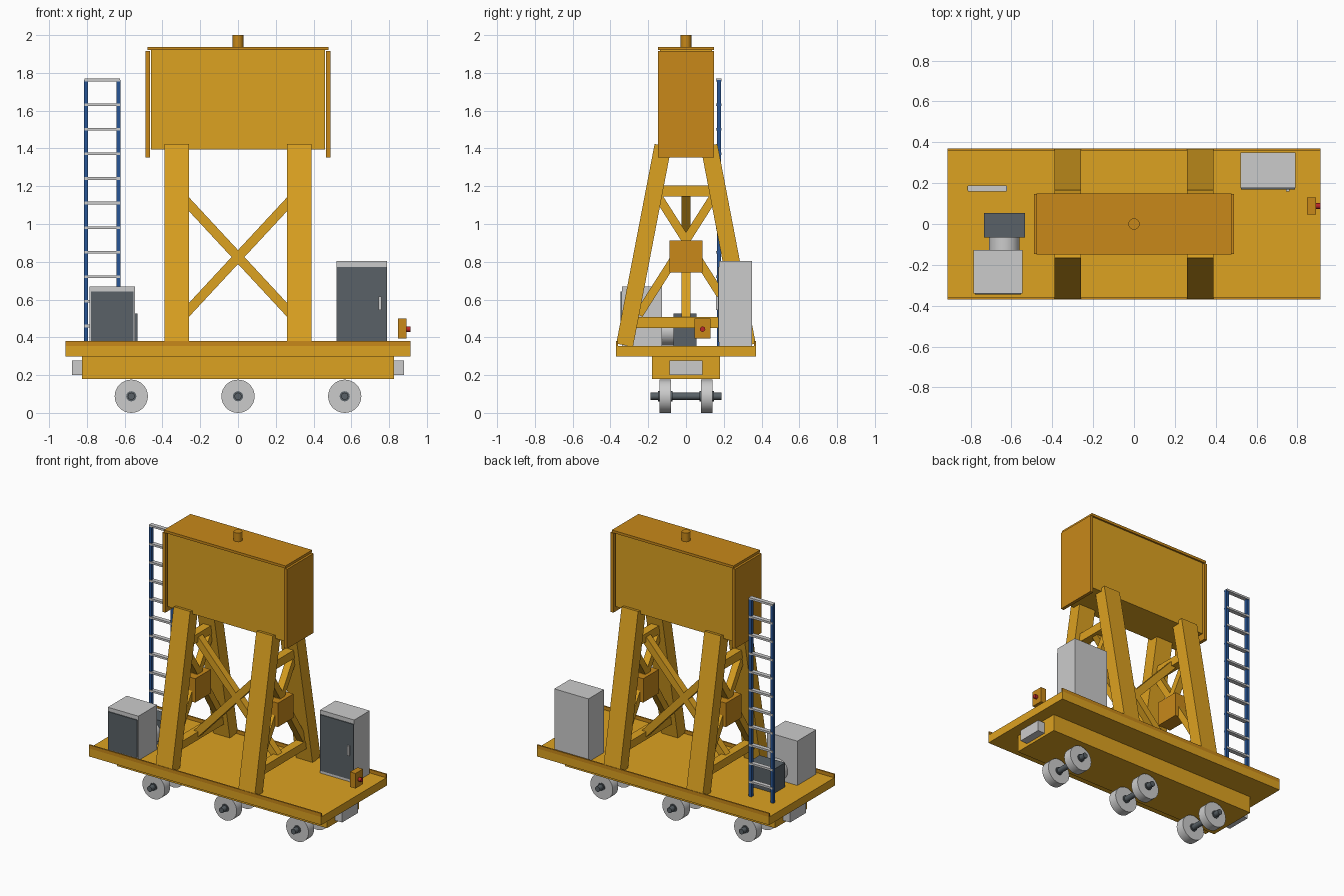
import bpy
from math import pi
from mathutils import Vector, Matrix

if "Cube" in bpy.data.objects:
    bpy.data.objects.remove(bpy.data.objects["Cube"])


def material(name, rgb):
    m = bpy.data.materials.new(name)
    m.diffuse_color = (*rgb, 1)
    m.use_nodes = True
    m.node_tree.nodes["Principled BSDF"].inputs["Base Color"].default_value = m.diffuse_color
    return m


YELLOW = material("yellow_paint", (0.72, 0.36, 0.015))
AMBER = material("amber_paint", (0.58, 0.25, 0.01))
BLUE = material("blue_paint", (0.02, 0.09, 0.3))
DARK = material("dark_grey", (0.1, 0.12, 0.135))
RED = material("red_button", (0.5, 0.02, 0.02))


def finish(name, mat):
    ob = bpy.context.object
    ob.name = name
    if mat:
        ob.data.materials.append(mat)
    return ob


def box(name, x, y, z, mat=None):
    """Box from (min, max) ranges."""
    bpy.ops.mesh.primitive_cube_add(size=1)
    ob = finish(name, mat)
    lo, hi = Vector((x[0], y[0], z[0])), Vector((x[1], y[1], z[1]))
    ob.data.transform(Matrix.Translation((lo + hi) / 2) @ Matrix.Diagonal((*(hi - lo), 1)))
    return ob


def beam(name, a, b, width, depth, mat, side):
    """Rectangular bar from a to b; width lies along the side axis."""
    a, b, u = Vector(a), Vector(b), Vector(side)
    w = (b - a).normalized()
    v = w.cross(u)
    rot = Matrix((u, v, w)).transposed().to_4x4()
    bpy.ops.mesh.primitive_cube_add(size=1)
    ob = finish(name, mat)
    size = Matrix.Diagonal((width, depth, (b - a).length, 1))
    ob.data.transform(Matrix.Translation((a + b) / 2) @ rot @ size)
    return ob


def cyl(name, r, length, loc, axis="Z", mat=None, sides=32):
    rot = {"X": (0, pi / 2, 0), "Y": (pi / 2, 0, 0), "Z": (0, 0, 0)}[axis]
    bpy.ops.mesh.primitive_cylinder_add(vertices=sides, radius=r, depth=length,
                                        location=loc, rotation=rot)
    ob = finish(name, mat)
    bpy.ops.object.shade_smooth_by_angle()
    return ob


# Wagon deck, chassis and couplers
box("deck", (-.913, .913), (-.37, .37), (.298, .355), YELLOW)
box("chassis", (-.825, .825), (-.18, .18), (.18, .298), YELLOW)
for s in (-1, 1):
    box("deck_lip", (-.913, .913), sorted((s * .36, s * .37)), (.355, .38), AMBER)
    box("coupler", sorted((s * .82, s * .88)), (-.088, .088), (.2, .277))

# Wheel sets
for x in (-.565, 0, .565):
    cyl("axle", .019, .375, (x, 0, .088), "Y", DARK, 16)
    for s in (-1, 1):
        cyl("wheel", .088, .062, (x, s * .11, .088), "Y")
        cyl("wheel_hub", .027, .075, (x, s * .11, .088), "Y", DARK, 16)

# Support trestles
for sx in (-1, 1):
    x = sx * .325
    for sy in (-1, 1):
        beam("leg", (x, sy * .325, .358), (x, sy * .122, 1.415), .13, .09, YELLOW, (1, 0, 0))
        beam("side_brace", (x, -sy * .15, 1.15), (x, sy * .25, .52), .05, .045, YELLOW, (1, 0, 0))
    box("upper_tie", (x - .03, x + .03), (-.17, .17), (1.145, 1.205), YELLOW)
    box("lower_tie", (x - .03, x + .03), (-.29, .29), (.45, .507), YELLOW)
    box("brace_joint", (x - .05, x + .05), (-.087, .087), (.742, .912), AMBER)
    beam("long_brace", (-x, 0, 1.175), (x, 0, .475), .05, .05, YELLOW, (0, 1, 0))

# Tank
box("tank", (-.46, .46), (-.137, .137), (1.395, 1.92), YELLOW)
box("tank_lid", (-.478, .478), (-.149, .149), (1.92, 1.938), AMBER)
for s in (-1, 1):
    box("tank_end_plate", sorted((s * .467, s * .49)), (-.148, .148), (1.353, 1.917), AMBER)
cyl("tank_cap", .028, .064, (0, 0, 1.968), "Z", AMBER, 16)

# Ladder
for x in (-.804, -.633):
    box("ladder_rail", (x - .011, x + .011), (.163, .185), (.355, 1.762), BLUE)
for i in range(11):
    z = 1.762 - .1302 * i
    box("ladder_rung", (-.812, -.625), (.159, .189), (z - .007, z + .007))

# Pump cabinet with motor and pump behind it
box("pump_cabinet", (-.785, -.545), (-.34, -.128), (.355, .67))
box("pump_cabinet_door", (-.778, -.552), (-.346, -.34), (.375, .642), DARK)
cyl("motor", .075, .08, (-.635, -.096, .432), "Y")
box("pump", (-.733, -.533), (-.065, .055), (.355, .527), DARK)

# Control cabinet
box("control_cabinet", (.522, .79), (.176, .35), (.355, .803))
box("control_door", (.524, .788), (.17, .176), (.375, .773), DARK)
box("door_handle", (.743, .76), (.16, .17), (.545, .615))

# Emergency stop
box("stop_box", (.848, .891), (.046, .13), (.393, .5), AMBER)
cyl("stop_button", .014, .022, (.901, .088, .443), "X", RED, 16)
